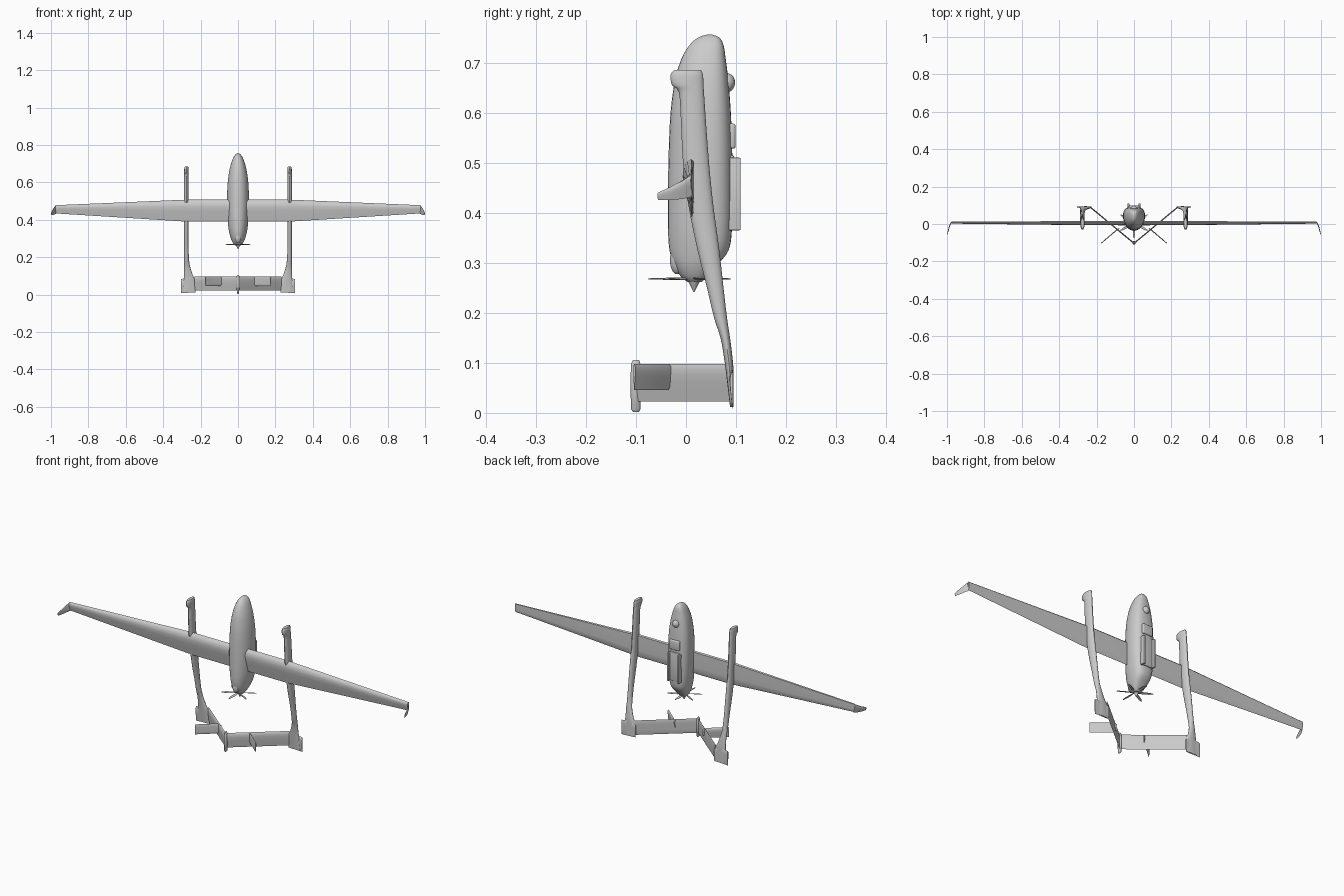
import bpy, bmesh
from math import sin, cos, pi, radians
from mathutils import Vector, Matrix

if "Cube" in bpy.data.objects:
    bpy.data.objects.remove(bpy.data.objects["Cube"])


def finish(name, bm, mirror=False, angle=35):
    bmesh.ops.recalc_face_normals(bm, faces=bm.faces)
    me = bpy.data.meshes.new(name)
    bm.to_mesh(me)
    bm.free()
    ob = bpy.data.objects.new(name, me)
    bpy.context.collection.objects.link(ob)
    if mirror:
        ob.modifiers.new("Mirror", "MIRROR")
    bpy.ops.object.select_all(action="DESELECT")
    ob.select_set(True)
    bpy.context.view_layer.objects.active = ob
    bpy.ops.object.shade_smooth_by_angle(angle=radians(angle))
    return ob


def loft(name, rings, mirror=False):
    bm = bmesh.new()
    rows = [[bm.verts.new(p) for p in r] for r in rings]
    n = len(rows[0])
    for a, b in zip(rows, rows[1:]):
        for i in range(n):
            bm.faces.new((a[i], a[(i + 1) % n], b[(i + 1) % n], b[i]))
    bm.faces.new(rows[0])
    bm.faces.new(rows[-1])
    return finish(name, bm, mirror)


def smooth_rows(rows, steps=4):
    """Catmull-Rom interpolation of section tables."""
    out = []
    for i in range(len(rows) - 1):
        p = [rows[max(i - 1, 0)], rows[i], rows[i + 1], rows[min(i + 2, len(rows) - 1)]]
        for s in range(steps):
            t = s / steps
            out.append([0.5 * (2 * b + (c - a) * t + (2 * a - 5 * b + 4 * c - d) * t * t
                        + (3 * b - a - 3 * c + d) * t ** 3) for a, b, c, d in zip(*p)])
    return out + [rows[-1]]


def section(z, x0, x1, y0, y1, wide=0.5, n=32, power=1.0):
    """Egg-shaped ring; wide = where along y it is widest."""
    xc, w, yw = (x0 + x1) / 2, (x1 - x0) / 2, y0 + (y1 - y0) * wide
    ring = []
    for i in range(n):
        s, c = sin(2 * pi * i / n), cos(2 * pi * i / n)
        h = y1 - yw if c > 0 else yw - y0
        pw = power if c > 0 else 1.0
        ring.append((xc + w * (abs(s) ** pw) * (1 if s > 0 else -1),
                     yw + h * (abs(c) ** pw) * (1 if c > 0 else -1), z))
    return ring


def airfoil(x, y, z0, z1, thick, normal=(0, -1), flat=0.15):
    """Wing section, leading edge at z1, bulging along normal (x, y)."""
    top = [(0, .1), (.25, .45), (.5, .8), (.7, 1), (.85, .9), (.95, .55), (1, .1)]
    pts = top + [(.95, -flat), (.7, -flat), (.3, -flat), (.05, -flat * .5)]
    return [(x + normal[0] * h * thick, y + normal[1] * h * thick, z0 + (z1 - z0) * c)
            for c, h in pts]


def box(name, x, y, z, bevel=0.003, mirror=False):
    bm = bmesh.new()
    bmesh.ops.create_cube(bm, size=1)
    for v in bm.verts:
        v.co = [(r[0] + r[1]) / 2 + c * (r[1] - r[0]) for c, r in zip(v.co, (x, y, z))]
    bmesh.ops.bevel(bm, geom=bm.edges[:], offset=bevel, segments=3, profile=0.5, affect="EDGES")
    return finish(name, bm, mirror)


def ball(name, centre, radii):
    bm = bmesh.new()
    bmesh.ops.create_uvsphere(bm, u_segments=24, v_segments=14, radius=1)
    for v in bm.verts:
        v.co = [o + c * r for o, c, r in zip(centre, v.co, radii)]
    return finish(name, bm)


# Fuselage: z, half width, y min, y max
body = [(.262, .015, .003, .032), (.272, .024, -.010, .042), (.295, .036, -.024, .062),
        (.325, .045, -.033, .085), (.37, .053, -.036, .092), (.45, .058, -.036, .093),
        (.54, .058, -.034, .092), (.61, .054, -.030, .089), (.67, .045, -.021, .084),
        (.71, .034, -.008, .079), (.735, .024, .007, .075), (.75, .013, .024, .067),
        (.756, .003, .042, .052)]
loft("fuselage", [section(z, -w, w, a, b, .6, power=.75) for z, w, a, b in smooth_rows(body)])

# Main wing and downturned winglet
loft("wing", [airfoil(0, .013, .39, .508, .02), airfoil(.27, .013, .39, .508, .019),
              airfoil(.62, .012, .412, .493, .014), airfoil(.975, .011, .434, .478, .009)], True)
out = (.94, -.33)
loft("winglet", [airfoil(.972, .012, .432, .478, .008, out), airfoil(.982, -.005, .428, .466, .006, out),
                 airfoil(.99, -.03, .425, .452, .005, out), airfoil(.997, -.056, .425, .440, .003, out)], True)

# Tail booms: z, x in, x out, y min, y max
boom = [(.012, .228, .292, .088, .095), (.08, .232, .290, .080, .095), (.11, .244, .288, .076, .093),
        (.15, .256, .288, .069, .088), (.19, .262, .288, .056, .082), (.25, .264, .288, .042, .075),
        (.33, .264, .289, .022, .066), (.42, .264, .289, .004, .054), (.50, .264, .289, -.006, .046),
        (.58, .264, .289, -.010, .040), (.64, .264, .288, -.014, .036),
        (.655, .264, .288, -.028, .035), (.675, .264, .287, -.031, .034), (.685, .267, .284, -.024, .030)]
loft("boom", [section(*r, n=20) for r in smooth_rows(boom, 3)], True)

# Tail fin plates at the boom ends
loft("boom_end_fin", [airfoil(.226, .093, .012, .075, .006), airfoil(.265, .093, .010, .09, .008),
                      airfoil(.306, .093, .008, .083, .005)], True)

# V tail, lower stub fins and centre pod
n1 = (.645, -.764)
loft("v_tail", [airfoil(0, -.10, .023, .098, .006, n1), airfoil(.232, .092, .023, .098, .006, n1)], True)
n2 = (.62, .78)
loft("stub_fin", [airfoil(.078, -.026, .060, .090, .005, n2), airfoil(.094, -.036, .046, .098, .005, n2),
                  airfoil(.174, -.104, .046, .098, .004, n2)], True)
pod = [(.002, .002, -.106, -.094), (.008, .006, -.110, -.091), (.06, .008, -.111, -.090),
       (.098, .007, -.110, -.091), (.106, .002, -.106, -.094)]
loft("tail_pod", [section(z, -w, w, a, b, n=16) for z, w, a, b in pod])

# Pusher propeller and spinner
hub = [(.242, .001), (.252, .006), (.262, .011), (.270, .015), (.282, .016)]
loft("spinner", [section(z, -r, r, .016 - r, .016 + r, n=20) for z, r in hub])
bm = bmesh.new()
for k in range(6):
    turn = Matrix.Rotation(k * pi / 3, 3, "Z")
    rows = []
    for r, w, tw in ((.008, .004, .8), (.035, .007, .45), (.065, .006, .3), (.083, .002, .25)):
        pts = [(w, .001), (-w, .001), (-w, -.001), (w, -.001)]
        rows.append([bm.verts.new(turn @ Vector((a * cos(tw) - b * sin(tw), r,
                     (a * sin(tw) + b * cos(tw)) * .6)) + Vector((0, .007, .268))) for a, b in pts])
    for a, b in zip(rows, rows[1:]):
        for i in range(4):
            bm.faces.new((a[i], a[(i + 1) % 4], b[(i + 1) % 4], b[i]))
    bm.faces.new(rows[0])
    bm.faces.new(rows[-1])
finish("propeller", bm)

# Engine cowl bump
ball("engine_cowl", (0, -.018, .305), (.016, .014, .028))

# Belly equipment: camera turret, hatch, skid rails
ball("camera_turret", (0, .082, .66), (.018, .016, .019))
box("belly_hatch", (-.028, .028), (.082, .099), (.528, .578), .005)
box("belly_plate", (-.03, .03), (.08, .0955), (.365, .515), .002)
box("skid_rail", (.024, .034), (.085, .109), (.365, .51), .002, True)
